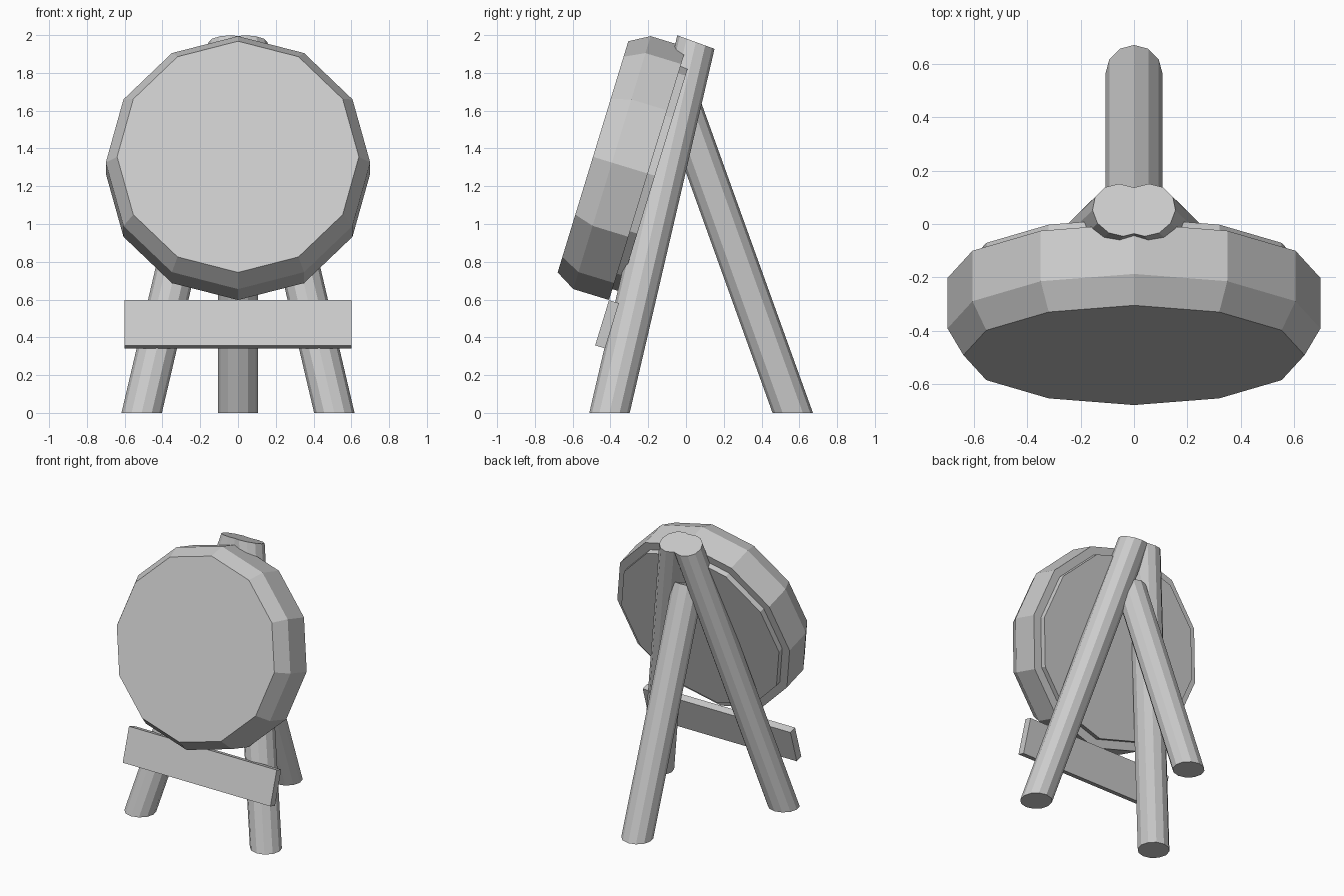
import bpy
import bmesh
import math
from mathutils import Matrix, Vector

if "Cube" in bpy.data.objects:
    bpy.data.objects.remove(bpy.data.objects["Cube"])

grey = bpy.data.materials.new("plain_grey")
grey.use_nodes = True
grey.diffuse_color = (0.6, 0.6, 0.6, 1)
grey.node_tree.nodes["Principled BSDF"].inputs["Base Color"].default_value = (0.6, 0.6, 0.6, 1)

SIDES = 12
TILT = math.radians(17)


def finish(name, bm, matrix=None):
    """Turn a bmesh into a flat-shaded grey object."""
    if matrix:
        bm.transform(matrix)
    bmesh.ops.recalc_face_normals(bm, faces=bm.faces)
    mesh = bpy.data.meshes.new(name)
    bm.to_mesh(mesh)
    bm.free()
    mesh.materials.append(grey)
    obj = bpy.data.objects.new(name, mesh)
    bpy.context.collection.objects.link(obj)
    return obj


def loft(bm, rings):
    """Join equal rings of points with quads and cap both ends."""
    loops = [[bm.verts.new(p) for p in ring] for ring in rings]
    for a, b in zip(loops, loops[1:]):
        for i in range(SIDES):
            j = (i + 1) % SIDES
            bm.faces.new((a[i], a[j], b[j], b[i]))
    bm.faces.new(loops[0])
    bm.faces.new(loops[-1])


def circle(radius, z=0.0):
    steps = [math.tau * i / SIDES for i in range(SIDES)]
    return [Vector((radius * math.cos(a), radius * math.sin(a), z)) for a in steps]


def leg(name, foot, lean, top, cut):
    """Slanted post: level foot, top trimmed by a plane sloping in y."""
    slope = Vector((lean[0], lean[1], 1))
    centre_y = foot[1] + lean[1] * top
    base = [p + Vector((foot[0], foot[1], 0)) for p in circle(0.107)]
    upper = [p + slope * ((top - cut * (p.y - centre_y)) / (1 + cut * lean[1])) for p in base]
    bm = bmesh.new()
    loft(bm, [base, upper])
    return finish(name, bm)


def turned(name, profile, matrix):
    """Faceted disc from (radius, height) pairs."""
    bm = bmesh.new()
    loft(bm, [circle(r, z) for r, z in profile])
    return finish(name, bm, matrix)


# Round target, its local z pointing forward and slightly up
disc_frame = Matrix.Translation((0, -0.392, 1.325)) @ Matrix.Rotation(math.pi / 2 - TILT, 4, 'X')
turned("target_disc", [(0.70, -0.198), (0.70, 0), (0.64, 0.105)], disc_frame)
turned("target_back_plate", [(0.64, -0.238), (0.64, -0.19)], disc_frame)

# Tripod: two mirrored front legs and one back leg
for side, label in ((1, "left"), (-1, "right")):
    leg("front_leg_" + label, (side * 0.51, -0.405), (side * -0.235, 0.233), 1.963, 0.364)
leg("back_leg", (0, 0.565), (0, -0.36), 1.64, -0.36)

# Crossboard under the target
bm = bmesh.new()
bmesh.ops.create_cube(bm, size=1, matrix=Matrix.Diagonal((1.2, 0.055, 0.25, 1)))
finish("crossboard", bm, Matrix.Translation((0, -0.418, 0.469)) @ Matrix.Rotation(-TILT, 4, 'X'))
